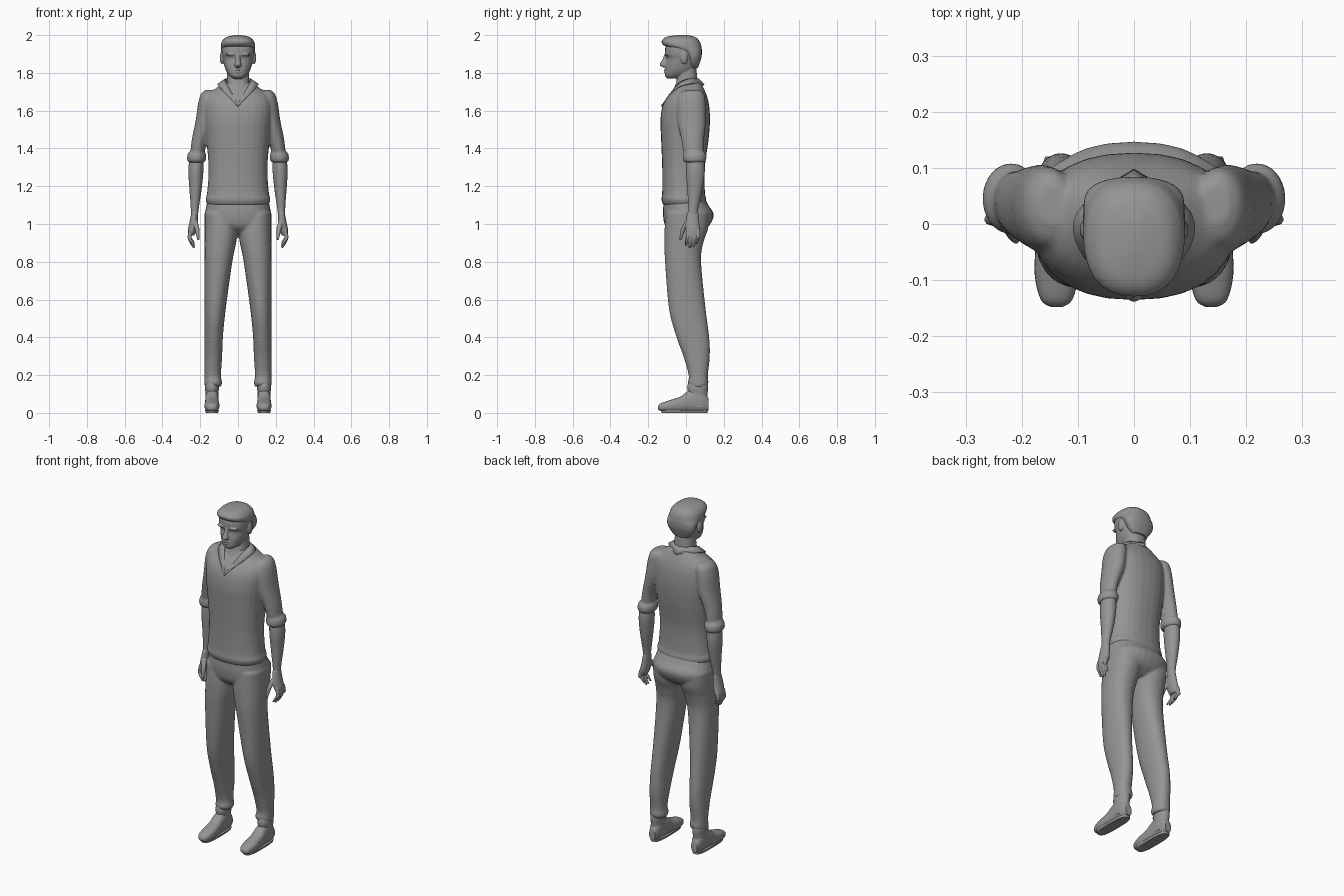
import bpy, bmesh, math
from mathutils import Matrix, Vector

cube = bpy.data.objects.get("Cube")
if cube:
    bpy.data.objects.remove(cube, do_unlink=True)

tone = 0.3
grey = bpy.data.materials.new("plain_grey")
grey.use_nodes = True
grey.diffuse_color = (tone, tone, tone, 1)
grey.node_tree.nodes["Principled BSDF"].inputs["Base Color"].default_value = grey.diffuse_color

SIDES = {"left": 1, "right": -1}


def spline(rows, steps=5):
    """Smooth curve through rows of numbers, with tangents from the neighbours."""
    last = len(rows) - 1
    smooth = []
    for i in range(last):
        before, start, end, after = (rows[min(max(i + k, 0), last)] for k in (-1, 0, 1, 2))
        for k in range(steps):
            t = k / steps
            row = []
            for p, q, r, s in zip(before, start, end, after):
                slope_in, slope_out = (r - p) / 2, (s - q) / 2
                bend = slope_in * (1 - t) - slope_out * t
                ease = t * t * (3 - 2 * t)
                row.append(q + (r - q) * ease + t * (1 - t) * bend)
            smooth.append(row)
    return smooth + [rows[last]]


def rounded(cosine, power):
    return math.copysign(abs(cosine) ** (2 / power), cosine)


def loft(bm, rows, side=1, power=2.2, lengthwise=False, count=28):
    """Skin rounded rings: position, low and high across, low and high in depth."""
    rings = []
    for place, low, high, near, far in spline(rows):
        ring = []
        for k in range(count):
            angle = math.tau * k / count
            across = (low + high + (high - low) * rounded(math.cos(angle), power)) / 2
            depth = (near + far + (far - near) * rounded(math.sin(angle), power)) / 2
            point = (across, place, depth) if lengthwise else (across, depth, place)
            ring.append(bm.verts.new((side * point[0], point[1], point[2])))
        rings.append(ring)
    for lower, upper in zip(rings, rings[1:]):
        for k in range(count):
            bm.faces.new((lower[k - 1], lower[k], upper[k], upper[k - 1]))
    bm.faces.new(rings[0])
    bm.faces.new(rings[-1])


def trunk(bm, rows, power=2.3):
    """Central form from height, half width, front and back."""
    loft(bm, [(z, -half, half, front, back) for z, half, front, back in rows], power=power)


def limb(bm, side, rows, depth=1.0, count=20):
    """Tube from height, centre x, centre y and radius."""
    loft(bm, [(z, x - r, x + r, y - r * depth, y + r * depth) for z, x, y, r in rows],
         side, power=2, count=count)


def blob(bm, centre, size):
    place = Matrix.Translation(centre) @ Matrix.Diagonal(Vector(size)).to_4x4()
    bmesh.ops.create_uvsphere(bm, u_segments=16, v_segments=10, radius=1, matrix=place)


def finish(name, bm, voxel=0.0):
    """Make the object; a voxel size also blends its overlapping forms."""
    bmesh.ops.recalc_face_normals(bm, faces=bm.faces)
    mesh = bpy.data.meshes.new(name)
    bm.to_mesh(mesh)
    bm.free()
    mesh.materials.append(grey)
    obj = bpy.data.objects.new(name, mesh)
    bpy.context.collection.objects.link(obj)
    bpy.ops.object.select_all(action="DESELECT")
    obj.select_set(True)
    bpy.context.view_layer.objects.active = obj
    bpy.ops.object.shade_smooth_by_angle(angle=math.radians(50))
    if voxel:
        blend = obj.modifiers.new("blend", "REMESH")
        blend.mode = "VOXEL"
        blend.voxel_size = voxel
        blend.use_smooth_shade = True
        soften = obj.modifiers.new("soften", "SMOOTH")
        soften.iterations = 3
    return obj


# Shirt body with a hem band and rolled sleeves
shirt = bmesh.new()
trunk(shirt, [(1.1, .16, -.12, .1), (1.13, .172, -.13, .107), (1.17, .163, -.126, .1),
              (1.3, .156, -.126, .1), (1.45, .168, -.132, .12), (1.55, .178, -.135, .127),
              (1.63, .18, -.123, .122), (1.68, .165, -.095, .11), (1.72, .115, -.06, .093),
              (1.75, .073, -.045, .078)])
for side in SIDES.values():
    limb(shirt, side, [(1.71, .145, .035, .025), (1.69, .15, .03, .045), (1.64, .158, .027, .053),
                       (1.55, .172, .03, .052), (1.45, .202, .035, .042), (1.38, .215, .04, .037)],
         depth=1.45)
    limb(shirt, side, [(1.385, .216, .043, .038), (1.37, .218, .045, .049),
                       (1.34, .22, .045, .05), (1.325, .22, .045, .04)], depth=1.25)
finish("shirt", shirt, .007)

# Collar folded over the neckline and meeting in a V on the chest
collar_mesh = bmesh.new()
inner = [(0, .066, 1.768), (.065, .02, 1.768), (.058, -.04, 1.74), (0, -.124, 1.632)]
outer = [(0, .096, 1.735), (.1, .02, 1.742), (.088, -.058, 1.713), (0, -.13, 1.622)]
for side in SIDES.values():
    top, fold = ([collar_mesh.verts.new((side * x, y, z)) for x, y, z in spline(edge)]
                 for edge in (inner, outer))
    for k in range(1, len(top)):
        collar_mesh.faces.new((top[k - 1], top[k], fold[k], fold[k - 1]))
bmesh.ops.remove_doubles(collar_mesh, verts=collar_mesh.verts, dist=.001)
thickness = finish("collar", collar_mesh).modifiers.new("thickness", "SOLIDIFY")
thickness.thickness = .007
thickness.offset = 0

# Trousers: hips, and legs that share a straight outer seam
trousers = bmesh.new()
trunk(trousers, [(1.14, .158, -.118, .098), (1.1, .167, -.12, .118), (1.05, .175, -.122, .147),
                 (.99, .17, -.11, .122), (.95, .1, -.07, .07)])
seam = .177
leg = [(1.06, .02, -.105, .12), (.98, 0, -.113, .118), (.9, .01, -.114, .092),
       (.8, .03, -.111, .08), (.55, .065, -.09, .104), (.4, .08, -.05, .123),
       (.3, .084, -.014, .126), (.2, .09, .014, .116), (.16, .084, .01, .119), (.14, .09, .02, .11)]
for side in SIDES.values():
    loft(trousers, [(z, inside, seam, front, back) for z, inside, front, back in leg], side)
finish("trousers", trousers, .007)

# Shoes: foot, ankle shaft and flat sole
middle = .138
foot = [(-.148, .01, .02, .034), (-.135, .028, .01, .05), (-.09, .039, .006, .066),
        (-.03, .037, .006, .086), (.02, .035, .006, .12), (.08, .033, .006, .127),
        (.12, .02, .012, .075)]
for label, side in SIDES.items():
    shoe = bmesh.new()
    loft(shoe, [(y, middle - half, middle + half, low, high) for y, half, low, high in foot],
         side, power=2.5, lengthwise=True)
    limb(shoe, side, [(.03, middle, .065, .032), (.1, middle, .063, .034),
                      (.135, middle, .062, .037), (.165, middle, .064, .033)], depth=1.5)
    loft(shoe, [(z, middle - half, middle + half, -.13, .115) for z, half in ((0, .032), (.014, .037))],
         side, power=3)
    finish(label + "_shoe", shoe)

# Forearms with palms, four curled fingers and a thumb
for label, side in SIDES.items():
    arm = bmesh.new()
    limb(arm, side, [(1.36, .22, .05, .036), (1.28, .223, .05, .04), (1.18, .225, .047, .032),
                     (1.1, .228, .04, .023), (1.04, .231, .036, .018)], depth=1.25)
    limb(arm, side, [(1.06, .23, .036, .018), (1.01, .235, .034, .022),
                     (.97, .242, .036, .023), (.94, .248, .038, .018)], depth=1.65)
    for k, drop in enumerate((.012, 0, .003, .02)):
        y = .008 + .019 * k
        limb(arm, side, [(.97, .25, y, .01), (.93, .257, y, .01), (.9 + drop, .248, y - .004, .009),
                         (.873 + drop, .232, y - .008, .006)], count=12)
    limb(arm, side, [(1.015, .228, .01, .014), (.97, .216, -.015, .013),
                     (.915, .21, -.03, .006)], count=12)
    finish(label + "_arm", arm, .0035)

# Head: skull, neck, nose, lips, brows and ears
head = bmesh.new()
trunk(head, [(1.77, .024, -.098, -.05), (1.785, .044, -.111, 0), (1.81, .062, -.111, .045),
             (1.84, .073, -.108, .06), (1.875, .081, -.102, .074), (1.9, .086, -.111, .078),
             (1.94, .086, -.108, .076), (1.975, .07, -.085, .055), (1.99, .035, -.05, .03)])
trunk(head, [(1.64, .035, -.105, .03), (1.7, .06, -.075, .068), (1.75, .06, -.052, .062),
             (1.84, .055, -.04, .053)])
limb(head, 1, [(1.828, 0, -.104, .012), (1.842, 0, -.116, .018), (1.87, 0, -.11, .012),
               (1.9, 0, -.1, .01)], depth=1.3)
for z in (1.804, 1.816):
    blob(head, (0, -.105, z), (.024, .012, .005))
for side in SIDES.values():
    blob(head, (side * .037, -.1, 1.898), (.028, .014, .008))
    blob(head, (side * .085, -.01, 1.88), (.012, .02, .034))
finish("head", head, .0035)

# Hair: short back and sides, swept forward over the forehead
hair = bmesh.new()
trunk(hair, [(1.825, .045, .02, .063), (1.85, .07, .01, .072), (1.885, .087, 0, .082),
             (1.915, .09, -.03, .084), (1.935, .091, -.095, .082), (1.95, .09, -.122, .079),
             (1.97, .083, -.128, .07), (1.99, .06, -.105, .048), (2, .015, -.05, .01)], power=2.4)
finish("hair", hair)
